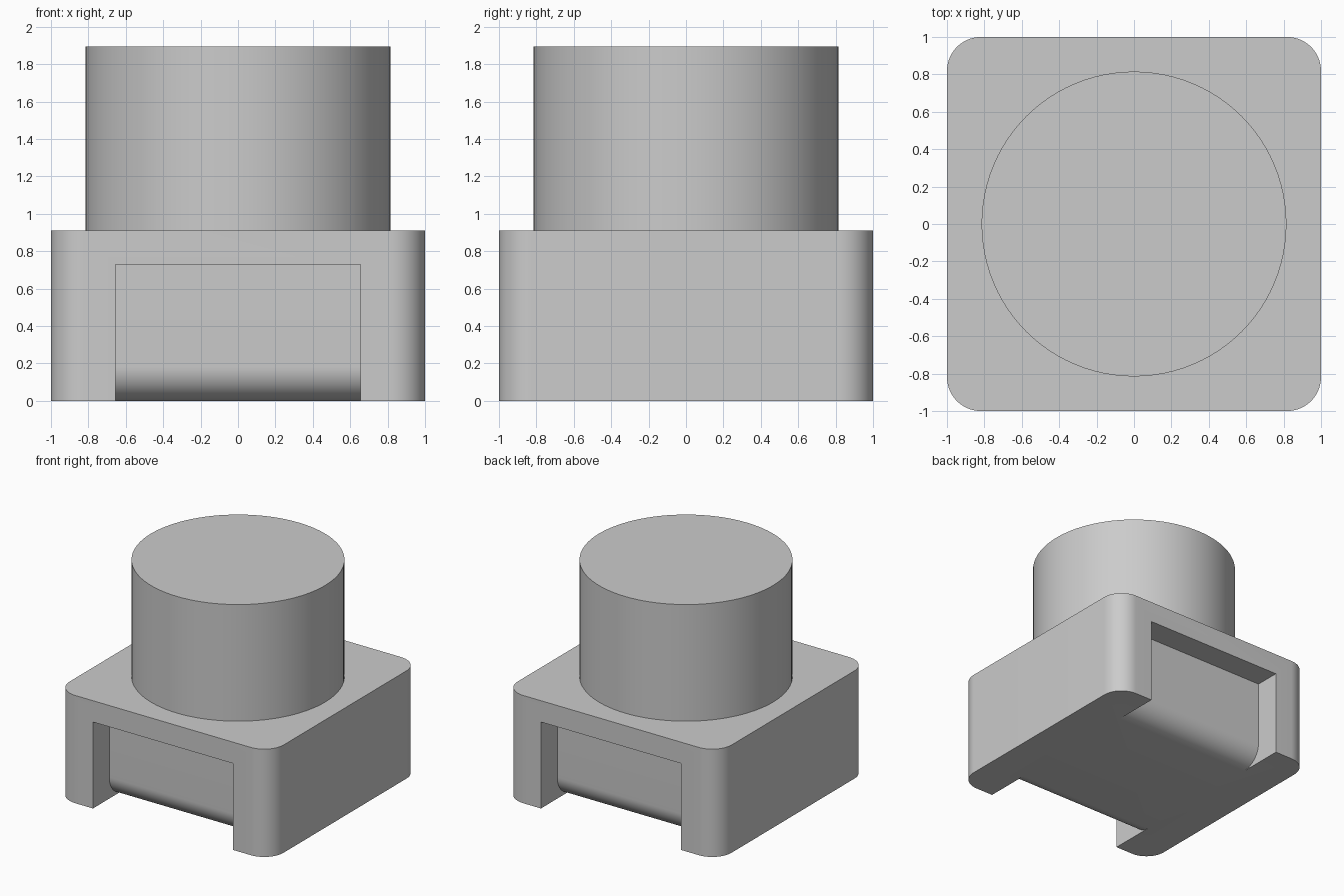
import bpy, bmesh, math
from mathutils import Vector

if "Cube" in bpy.data.objects:
    bpy.data.objects.remove(bpy.data.objects["Cube"])

HALF = 1.0
BASE_H = 0.91
ROUND = 0.182        # corner and lower lip radius
RECESS_D = 0.218
RECESS_H = 0.73
RECESS_HALF_W = 0.655
CAP_R = 0.815
TOP = 1.895
SEGS = 16

grey = bpy.data.materials.new("light grey")
grey.use_nodes = True
grey.diffuse_color = (0.6, 0.6, 0.6, 1)
grey.node_tree.nodes["Principled BSDF"].inputs["Base Color"].default_value = (0.6, 0.6, 0.6, 1)


def arc(cx, cy, radius, start, sweep=90, segs=SEGS):
    """Points along a circular arc, angles in degrees."""
    angles = [math.radians(start + sweep * i / segs) for i in range(segs + 1)]
    return [(cx + radius * math.cos(a), cy + radius * math.sin(a)) for a in angles]


def prism(name, outline, place, direction):
    """Extrude a closed 2D outline, placed in space, along a direction."""
    bm = bmesh.new()
    face = bm.faces.new([bm.verts.new(place(u, v)) for u, v in outline])
    top = bmesh.ops.extrude_face_region(bm, geom=[face])["geom"]
    moved = [g for g in top if isinstance(g, bmesh.types.BMVert)]
    bmesh.ops.translate(bm, verts=moved, vec=Vector(direction))
    bmesh.ops.recalc_face_normals(bm, faces=bm.faces)
    mesh = bpy.data.meshes.new(name)
    bm.to_mesh(mesh)
    bm.free()
    mesh.materials.append(grey)
    obj = bpy.data.objects.new(name, mesh)
    bpy.context.collection.objects.link(obj)
    return obj


def activate(obj):
    bpy.ops.object.select_all(action="DESELECT")
    obj.select_set(True)
    bpy.context.view_layer.objects.active = obj


# Square base with rounded upright corners
inner = HALF - ROUND
outline = []
for i, (sx, sy) in enumerate([(1, 1), (-1, 1), (-1, -1), (1, -1)]):
    outline += arc(sx * inner, sy * inner, ROUND, 90 * i)
base = prism("base", outline, lambda u, v: (u, v, 0), (0, 0, BASE_H))

# Front and back recesses, each leaving a rounded lower lip
wall = HALF - RECESS_D
lip = arc(wall - ROUND, ROUND, ROUND, 0, -90)
profile = [(HALF + 0.1, -0.1), (HALF + 0.1, RECESS_H), (wall, RECESS_H)]
profile += lip + [(wall - ROUND, -0.1)]
for name, side in (("front_recess_cutter", -1), ("back_recess_cutter", 1)):
    cutter = prism(name, profile,
                   lambda u, v: (-RECESS_HALF_W, side * u, v),
                   (2 * RECESS_HALF_W, 0, 0))
    cutter.hide_render = True
    activate(base)
    cut = base.modifiers.new("recess", "BOOLEAN")
    cut.operation = "DIFFERENCE"
    cut.solver = "EXACT"
    cut.object = cutter
    bpy.ops.object.modifier_apply(modifier=cut.name)
    bpy.data.objects.remove(cutter)

# Round cap standing on the base
circle = arc(0, 0, CAP_R, 0, 360, 96)[:-1]
cap = prism("round_cap", circle, lambda u, v: (u, v, BASE_H), (0, 0, TOP - BASE_H))

for obj in (base, cap):
    activate(obj)
    bpy.ops.object.shade_smooth_by_angle(angle=math.radians(30))
